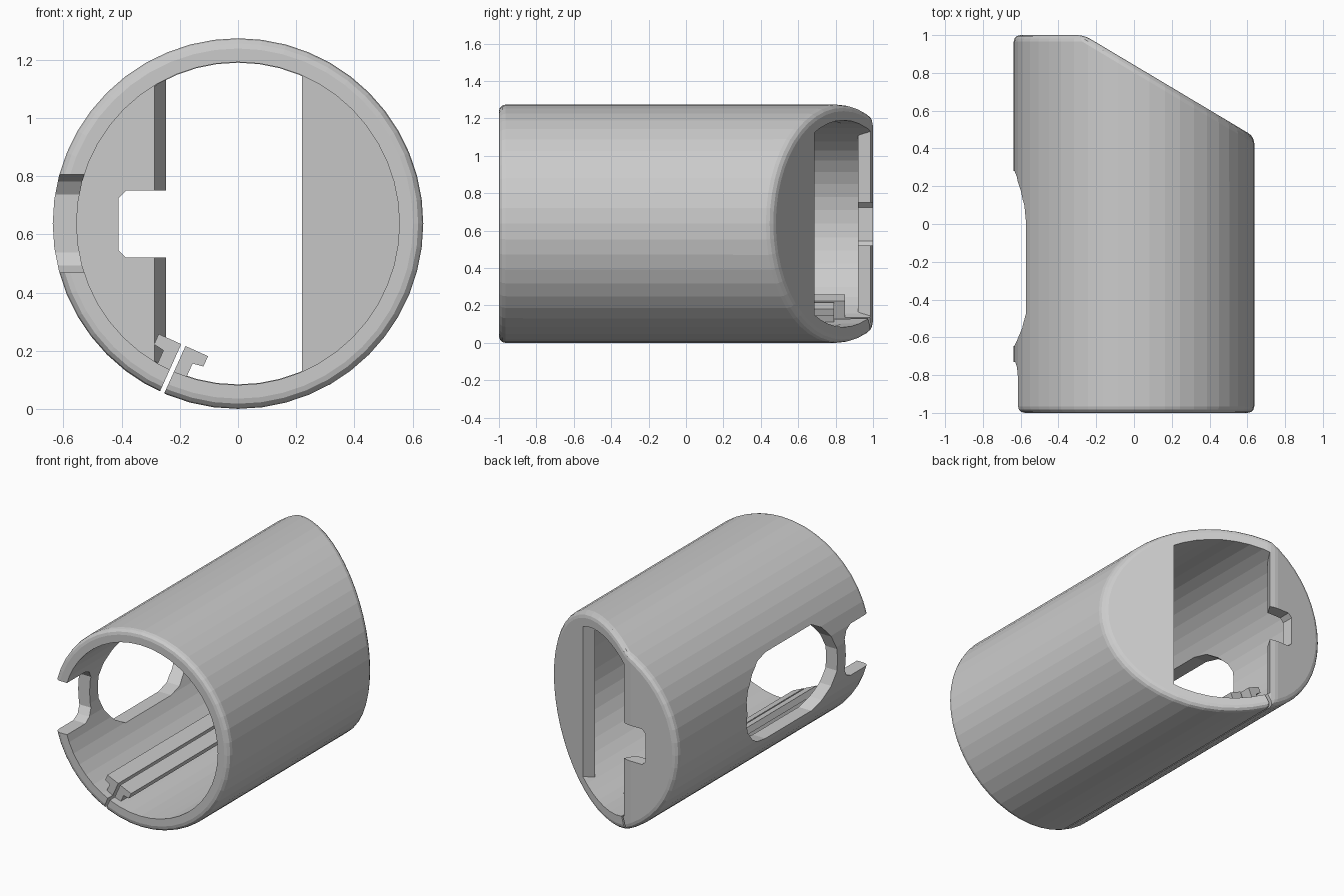
import bpy, bmesh, math
from mathutils import Vector, Matrix

if "Cube" in bpy.data.objects:
    bpy.data.objects.remove(bpy.data.objects["Cube"])

R, BORE, CZ, WALL = 0.637, 0.555, 0.637, 0.08
N = Vector((0.512, 0.859, 0)).normalized()      # normal of the slanted end
D = Vector((N.y, -N.x, 0))                      # direction along the slant
RIDGE = Vector((-0.265, 1, CZ))                 # where slant meets flat end


def finish(name, bm):
    bmesh.ops.recalc_face_normals(bm, faces=bm.faces)
    mesh = bpy.data.meshes.new(name)
    bm.to_mesh(mesh)
    bm.free()
    ob = bpy.data.objects.new(name, mesh)
    bpy.context.collection.objects.link(ob)
    return ob


def rod(radius, y0, y1, planes=(), bevel=0):
    """Cylinder along y, trimmed by planes (point, outward normal)."""
    bm = bmesh.new()
    m = Matrix.Translation((0, (y0 + y1) / 2, CZ)) @ Matrix.Rotation(math.pi / 2, 4, 'X')
    bmesh.ops.create_cone(bm, cap_ends=True, segments=48, radius1=radius,
                          radius2=radius, depth=y1 - y0, matrix=m)
    for co, no in planes:
        cut = bmesh.ops.bisect_plane(bm, geom=bm.verts[:] + bm.edges[:] + bm.faces[:],
                                     plane_co=co, plane_no=no, clear_outer=True)
        edges = [e for e in cut['geom_cut'] if isinstance(e, bmesh.types.BMEdge)]
        bmesh.ops.edgeloop_fill(bm, edges=edges)
    if bevel:
        bmesh.ops.recalc_face_normals(bm, faces=bm.faces)
        rims = [e for e in bm.edges if any(len(f.verts) > 6 for f in e.link_faces)]
        bmesh.ops.bevel(bm, geom=rims, offset=bevel, segments=3, profile=0.5,
                        affect='EDGES', clamp_overlap=True)
    return bm


def prism(points, vec):
    """Extrude a closed 3D outline along a vector."""
    bm = bmesh.new()
    face = bm.faces.new([bm.verts.new(p) for p in points])
    new = bmesh.ops.extrude_face_region(bm, geom=[face])['geom']
    bmesh.ops.translate(bm, vec=vec, verts=[v for v in new if isinstance(v, bmesh.types.BMVert)])
    return bm


def cut(target, bm):
    cutter = finish("cutter", bm)
    cutter.hide_render = True
    mod = target.modifiers.new("cut", 'BOOLEAN')
    mod.operation, mod.solver, mod.object = 'DIFFERENCE', 'EXACT', cutter
    bpy.context.view_layer.objects.active = target
    bpy.ops.object.modifier_apply(modifier=mod.name)
    bpy.data.objects.remove(cutter)


def mirrored(half):
    """(y, height) half outline -> full outline mirrored about the axis."""
    return half + [(y, -h) for y, h in reversed(half)]


# Rounded outer tube with a flat and a slanted end
body = finish("tube_body", rod(R, -1, 1, [(RIDGE, N)], bevel=0.035))

# Bore, leaving end plates of wall thickness
cut(body, rod(BORE, -1.2, 1 - WALL, [(RIDGE - N * WALL, N)]))

# Slot through the end plates, square to the slant
cut(body, rod(BORE - 0.002, 0.2, 1.5, [(D * -0.718, -D), (D * -0.128, D)]))

# Chamfered notch in the flat end plate
cut(body, prism([(-0.15, 0.8, 0.52), (-0.385, 0.8, 0.52), (-0.41, 0.8, 0.545),
                 (-0.41, 0.8, 0.725), (-0.385, 0.8, 0.75), (-0.15, 0.8, 0.75)], (0, 0.4, 0)))

# Side window and front notch on the left
window = mirrored([(-0.645, 0.07), (-0.61, 0.16), (-0.55, 0.235), (-0.47, 0.28), (0, 0.28),
                   (0.1, 0.26), (0.18, 0.21), (0.25, 0.14), (0.28, 0.08)])
notch = mirrored([(-1.2, 0.168), (-0.81, 0.168), (-0.76, 0.145), (-0.73, 0.1)])
for outline in (window, notch):
    cut(body, prism([(-1, y, CZ + h) for y, h in outline], (0.65, 0, 0)))

# Radial frame of the split line at the lower left
OUT = Vector((-0.41, 0, -0.912)).normalized()
TAN = Vector((-OUT.z, 0, OUT.x))


def radial(t, r, y):
    return Vector((0, y, CZ)) + TAN * t + OUT * r


# Thin split along the whole tube
cut(body, prism([radial(t, r, -1.2) for t, r in
                 ((-0.008, 0.4), (0.008, 0.4), (0.008, 0.8), (-0.008, 0.8))], (0, 2.4, 0)))

# Pair of hooked rails flanking the split
hook = [(0.008, 0.458), (0.093, 0.458), (0.093, 0.497), (0.055, 0.503), (0.055, 0.57), (0.008, 0.57)]
for name, side, end in (("left_rail", -1, 0.85), ("right_rail", 1, 0.79)):
    finish(name, prism([radial(side * t, r, -0.95) for t, r in hook], (0, end + 0.95, 0)))
